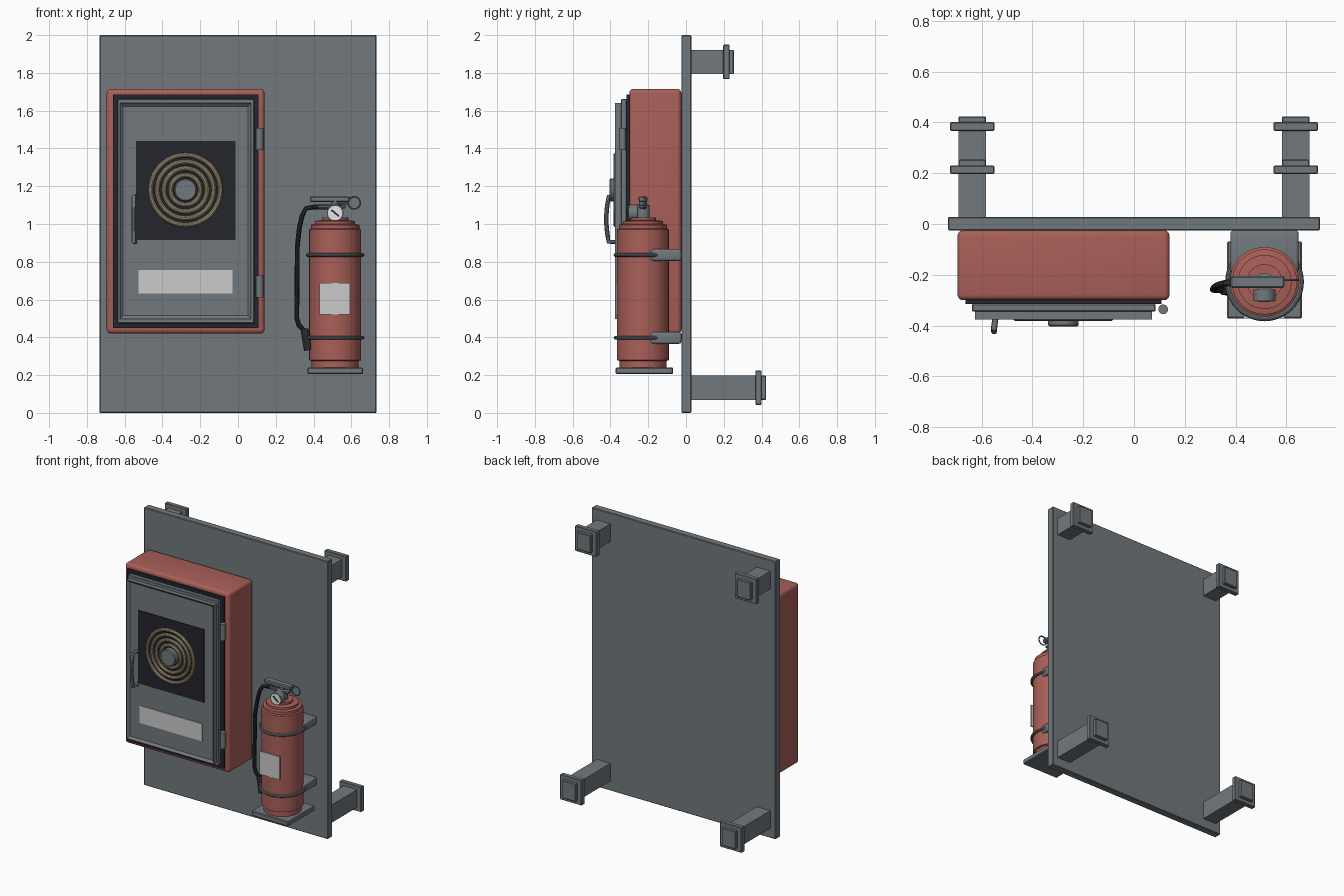
import bpy, bmesh, math
from mathutils import Matrix, Vector

if "Cube" in bpy.data.objects:
    bpy.data.objects.remove(bpy.data.objects["Cube"])


def material(name, rgb):
    m = bpy.data.materials.new(name)
    m.diffuse_color = (*rgb, 1)
    m.use_nodes = True
    m.node_tree.nodes["Principled BSDF"].inputs["Base Color"].default_value = m.diffuse_color
    return m


GREY = material("painted_steel", (0.165, 0.19, 0.205))
RED = material("safety_red", (0.40, 0.115, 0.098))
DARK = material("dark_seal", (0.018, 0.018, 0.026))
BLACK = material("black_rubber", (0.02, 0.021, 0.024))
TAN = material("canvas_hose", (0.37, 0.30, 0.19))
LABEL = material("label_white", (0.60, 0.60, 0.60))
DIAL = material("dial_white", (0.85, 0.85, 0.85))


def finish(name, bm, mat, smooth=False):
    bmesh.ops.recalc_face_normals(bm, faces=bm.faces)
    me = bpy.data.meshes.new(name)
    bm.to_mesh(me)
    bm.free()
    me.materials.append(mat)
    ob = bpy.data.objects.new(name, me)
    bpy.context.collection.objects.link(ob)
    if smooth:
        shade(ob)
    return ob


def select(ob):
    bpy.ops.object.select_all(action='DESELECT')
    ob.select_set(True)
    bpy.context.view_layer.objects.active = ob


def shade(ob):
    select(ob)
    bpy.ops.object.shade_smooth_by_angle(angle=math.radians(35))


def box(name, x, y, z, mat, bevel=0.0, segs=1, recess=None):
    """Box from (min, max) pairs; recess = (rim width, depth) sinks the front."""
    bm = bmesh.new()
    bmesh.ops.create_cube(bm, size=1)
    for v in bm.verts:
        for i, (a, b) in enumerate((x, y, z)):
            v.co[i] = a if v.co[i] < 0 else b
    if recess:
        bm.normal_update()
        front = min(bm.faces, key=lambda f: f.calc_center_median().y)
        bmesh.ops.inset_individual(bm, faces=[front], thickness=recess[0])
        bmesh.ops.translate(bm, verts=front.verts, vec=(0, recess[1], 0))
    if bevel:
        bmesh.ops.bevel(bm, geom=bm.edges[:], offset=bevel, segments=segs,
                        profile=0.5, affect='EDGES')
    return finish(name, bm, mat, segs > 1)


def lathe(name, profile, loc, mat, axis='Z', n=40):
    """Spin (radius, height) pairs around z, or around -y when axis is 'Y'."""
    bm = bmesh.new()
    rings = []
    for r, h in profile:
        rings.append([bm.verts.new((r * math.cos(k * math.tau / n),
                                    r * math.sin(k * math.tau / n), h)) for k in range(n)])
    for a, b in zip(rings, rings[1:]):
        for k in range(n):
            bm.faces.new((a[k], a[(k + 1) % n], b[(k + 1) % n], b[k]))
    bm.faces.new(rings[0])
    bm.faces.new(rings[-1])
    rot = Matrix.Rotation(math.pi / 2, 4, 'X') if axis == 'Y' else Matrix()
    bm.transform(Matrix.Translation(loc) @ rot)
    return finish(name, bm, mat, True)


def torus(name, loc, major, minor, mat, upright=False):
    bpy.ops.mesh.primitive_torus_add(major_segments=48, minor_segments=10,
                                     major_radius=major, minor_radius=minor, location=loc,
                                     rotation=(math.pi / 2 if upright else 0, 0, 0))
    ob = bpy.context.object
    ob.name = name
    ob.data.materials.append(mat)
    shade(ob)


def tube(name, points, radius, mat):
    cu = bpy.data.curves.new(name, 'CURVE')
    cu.dimensions = '3D'
    cu.bevel_depth = radius
    cu.bevel_resolution = 3
    cu.use_fill_caps = True
    sp = cu.splines.new('POLY')
    sp.points.add(len(points) - 1)
    for p, co in zip(sp.points, points):
        p.co = (*co, 1)
    ob = bpy.data.objects.new(name, cu)
    bpy.context.collection.objects.link(ob)
    cu.materials.append(mat)
    select(ob)
    bpy.ops.object.convert(target='MESH')
    shade(bpy.context.object)


# Back panel
box("back_panel", (-0.733, 0.733), (-0.025, 0.028), (0, 2), GREY, 0.004)

# Four rear standoffs: the lower pair is longer
for side, sx in (("left", -0.637), ("right", 0.637)):
    for level, zc, y1 in (("upper", 1.858, 0.197), ("lower", 0.133, 0.367)):
        tag = f"{level}_{side}"
        box(f"standoff_{tag}", (sx - 0.054, sx + 0.054), (0.025, y1),
            (zc - 0.064, zc + 0.064), GREY)
        box(f"standoff_flange_{tag}", (sx - 0.087, sx + 0.087), (y1, y1 + 0.034),
            (zc - 0.091, zc + 0.091), GREY, 0.004)
        box(f"standoff_cap_{tag}", (sx - 0.054, sx + 0.054), (y1 + 0.03, y1 + 0.057),
            (zc - 0.064, zc + 0.064), GREY, 0.004)

# Hose cabinet with seal and stepped door
box("cabinet", (-0.695, 0.14), (-0.30, -0.025), (0.42, 1.716), RED, 0.022, 4)
box("door_seal", (-0.663, 0.108), (-0.316, -0.29), (0.45, 1.685), DARK)
box("door_back", (-0.638, 0.085), (-0.345, -0.314), (0.474, 1.662), GREY, 0.004)
box("door_front", (-0.626, 0.07), (-0.376, -0.343), (0.498, 1.64), GREY, 0.0,
    recess=(0.024, 0.015))
box("door_window", (-0.541, -0.014), (-0.368, -0.3605), (0.915, 1.44), DARK)
box("door_label", (-0.527, -0.03), (-0.366, -0.3605), (0.632, 0.757), LABEL)

# Coiled hose and its hub
for i in range(4):
    torus(f"hose_coil_{i + 1}", (-0.278, -0.371, 1.18), 0.185 - 0.0355 * i, 0.0125, TAN, True)
lathe("coil_hub", [(0.06, 0), (0.06, 0.038), (0.054, 0.044)], (-0.278, -0.36, 1.18), GREY, 'Y')

# Door handle: a bowed pull bar
arc = [(-0.551, -0.41 - 0.012 * math.sin(math.pi * t / 8), 0.905 + 0.24 * t / 8)
       for t in range(9)]
tube("door_handle", [(-0.545, -0.365, 0.905)] + arc + [(-0.545, -0.365, 1.145)], 0.012, GREY)

# Hinges
for name, z0 in (("upper", 1.392), ("lower", 0.612)):
    lathe(f"hinge_{name}", [(0.019, 0), (0.019, 0.116)], (0.115, -0.336, z0), GREY, n=20)

# Extinguisher support shelf, clamps and straps
CX, CY = 0.514, -0.228
box("extinguisher_shelf", (0.367, 0.661), (-0.372, -0.068), (0.205, 0.24), GREY, 0.005)
for name, z in (("upper", 0.836), ("lower", 0.397)):
    box(f"clamp_{name}", (CX - 0.134, CX + 0.134), (-0.19, -0.025),
        (z - 0.031, z + 0.031), GREY, 0.012, 3)
    torus(f"strap_{name}", (CX, CY, z), 0.145, 0.010, GREY)

# Extinguisher body with stepped foot and shoulder
lathe("extinguisher_body", [(0.124, 0.24), (0.124, 0.275), (0.137, 0.279), (0.137, 0.97),
                            (0.128, 0.976), (0.128, 0.996), (0.106, 1.0), (0.106, 1.016),
                            (0.07, 1.02), (0.07, 1.035)], (CX, CY, 0), RED, n=48)
box("extinguisher_label", (0.432, 0.592), (-0.3715, -0.363), (0.522, 0.688), LABEL)

# Valve, levers and safety pin
lathe("valve", [(0.036, 1.03), (0.036, 1.10), (0.022, 1.105), (0.022, 1.125)],
      (CX, CY, 0), GREY, n=24)
box("squeeze_lever", (0.38, 0.592), (CY - 0.024, CY + 0.024), (1.117, 1.146), GREY, 0.006)
box("carry_lever", (0.42, 0.57), (CY - 0.02, CY + 0.02), (1.083, 1.10), GREY, 0.004)
tube("safety_pin", [(0.50, CY + 0.008, 1.11), (0.585, CY + 0.008, 1.11)], 0.006, GREY)
torus("pin_ring", (0.615, CY + 0.008, 1.112), 0.032, 0.0045, GREY, True)

# Pressure gauge
lathe("gauge_stem", [(0.018, 0), (0.018, 0.05)], (CX, CY - 0.01, 1.058), GREY, 'Y', 20)
lathe("gauge_case", [(0.044, 0), (0.044, 0.045)], (CX, -0.258, 1.058), GREY, 'Y', 32)
lathe("gauge_dial", [(0.038, 0), (0.038, 0.003)], (CX, -0.302, 1.058), DIAL, 'Y', 32)
needle = box("gauge_needle", (-0.026, 0.026), (-0.0015, 0.0015), (-0.0045, 0.0045), BLACK)
needle.location = (CX, -0.3065, 1.058)
needle.rotation_euler = (0, math.radians(40), 0)

# Discharge hose and nozzle
tube("discharge_hose", [(0.49, CY, 1.09), (0.40, CY, 1.09), (0.36, CY - 0.005, 1.083),
                        (0.34, CY - 0.01, 1.045), (0.325, CY - 0.015, 0.98),
                        (0.314, CY - 0.025, 0.88), (0.311, CY - 0.03, 0.50),
                        (0.322, CY - 0.03, 0.465), (0.355, CY - 0.03, 0.43)], 0.013, BLACK)
nozzle = lathe("nozzle", [(0.018, 0), (0.022, 0.012), (0.025, 0.115)], (0, 0, 0), BLACK, n=20)
nozzle.location = (0.352, CY - 0.03, 0.445)
nozzle.rotation_euler = Vector((0.022, 0, -0.11)).to_track_quat('Z', 'Y').to_euler()
